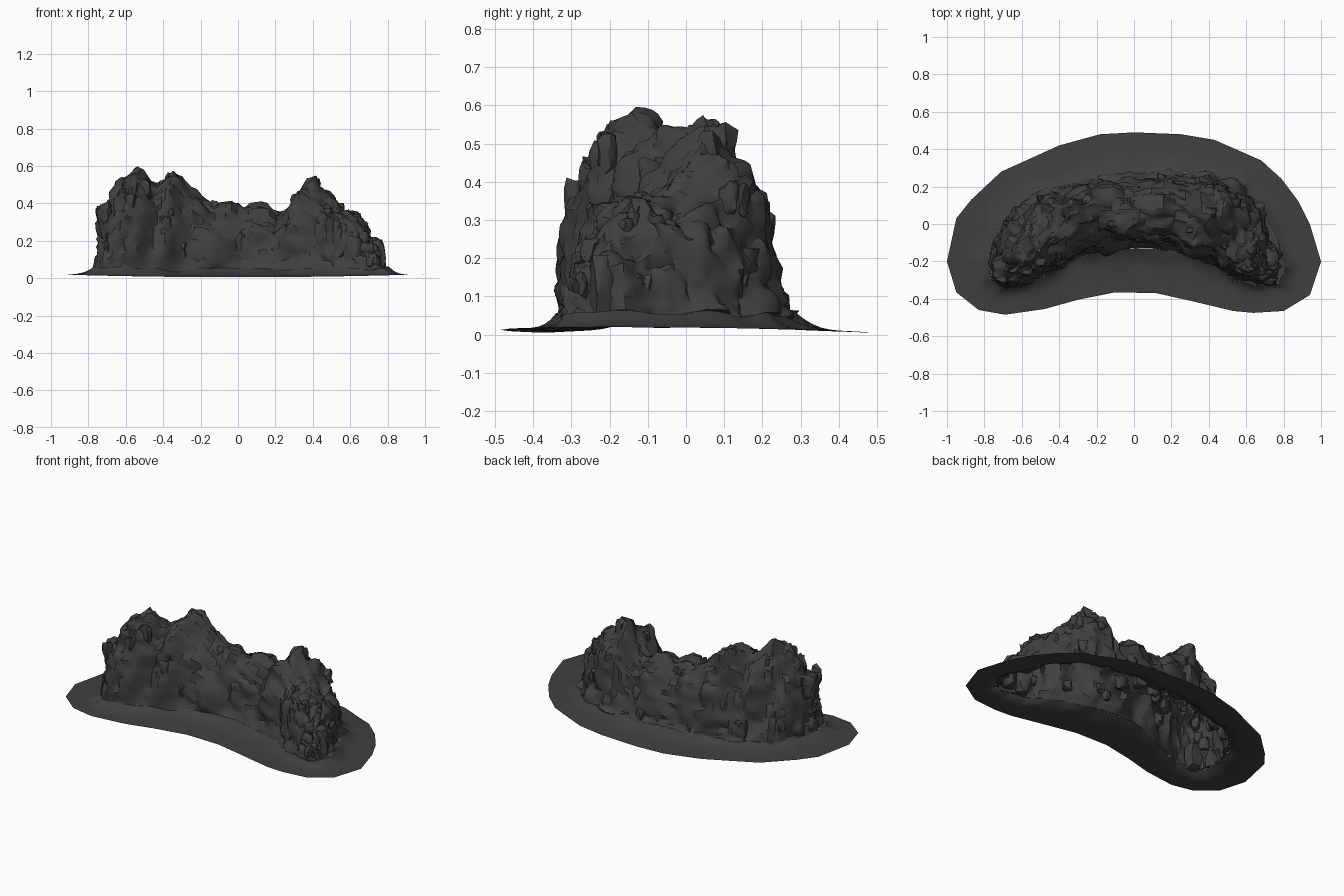
import bpy, bmesh, math, random
from mathutils import Vector, noise

if "Cube" in bpy.data.objects:
    bpy.data.objects.remove(bpy.data.objects["Cube"])

random.seed(4)
SUB = 7  # columns between outline stations

rock = bpy.data.materials.new("dark grey rock")
rock.diffuse_color = (0.05, 0.05, 0.05, 1)
rock.use_nodes = True
rock.node_tree.nodes["Principled BSDF"].inputs["Base Color"].default_value = rock.diffuse_color

# Matching stations, clockwise from the back: skirt edge, cliff foot, place on the ridge line
EDGE = [(0, .49), (.25, .48), (.43, .45), (.68, .34), (.79, .24), (.88, .12), (.94, 0),
        (1, -.2), (.94, -.38), (.8, -.465), (.64, -.475), (.53, -.465), (.3, -.41),
        (.12, -.37), (-.1, -.365), (-.3, -.405), (-.48, -.455), (-.69, -.485),
        (-.83, -.46), (-.95, -.365), (-1, -.2), (-.95, .03), (-.87, .13),
        (-.71, .28), (-.4, .42), (-.18, .48)]
FOOT = [(0, .27), (.22, .28), (.40, .27), (.57, .21), (.67, .11), (.72, 0), (.77, -.1),
        (.81, -.24), (.77, -.32), (.66, -.33), (.54, -.30), (.44, -.23), (.28, -.17),
        (.1, -.13), (-.1, -.13), (-.3, -.18), (-.46, -.27), (-.6, -.33),
        (-.70, -.34), (-.77, -.29), (-.78, -.18), (-.73, -.02), (-.64, .1),
        (-.5, .18), (-.3, .22), (-.13, .27)]
ALONG = [6, 7.1, 8, 9, 9.7, 10.2, 10.6, 11, 11, 10.7, 10, 9, 7.8, 6.6, 5.6, 4.3, 3.1,
         1.5, .4, 0, .3, 1, 1.7, 3, 4.3, 5.4]
# Ridge line seen from above, crest height along x, and the cliff profile
SPINE = [(-.65, -.24), (-.58, -.18), (-.5, -.14), (-.44, -.05), (-.34, .05), (-.2, .07),
         (0, .08), (.2, .08), (.42, .05), (.5, 0), (.58, -.1), (.66, -.23)]
CREST = [(-.66, .38), (-.6, .51), (-.52, .57), (-.48, .56), (-.44, .5), (-.38, .54),
         (-.34, .56), (-.3, .55), (-.25, .49), (-.2, .46), (-.1, .4), (.05, .39), (.22, .36),
         (.3, .41), (.36, .50), (.42, .52), (.48, .44), (.55, .38), (.62, .36), (.66, .27)]
CLIFF = [(0, .06), (.05, .18), (.14, .4), (.28, .64), (.45, .83), (.7, .96), (1, 1)]


def lerp_table(table, x):
    if x <= table[0][0]:
        return table[0][1]
    for (a, p), (b, q) in zip(table, table[1:]):
        if x <= b:
            return p + (q - p) * (x - a) / (b - a)
    return table[-1][1]


def subdivide(points):
    out = []
    for i, p in enumerate(points):
        a, b = Vector(p), Vector(points[(i + 1) % len(points)])
        out += [a.lerp(b, k / SUB) for k in range(SUB)]
    return out


def on_spine(s):
    i = min(int(s), len(SPINE) - 2)
    return Vector(SPINE[i]).lerp(Vector(SPINE[i + 1]), s - i)


def crag(p):
    """Big buttresses and gullies with smaller broken blocks."""
    s = Vector((p.x, p.y, p.z * 0.5))
    wob = noise.noise_vector(p * 9) * .03
    d = noise.voronoi((s + wob) * 6)[0]
    e = noise.voronoi((p + wob) * 13)[0]
    big = min(.45, d[1] - d[0]) - .2
    small = min(.3, e[1] - e[0]) - .15
    return .07 * big + .05 * small + .035 * noise.noise(s * 8) + .006 * noise.cell(p * 20)


def skirt_height(e, p, t):
    z = .016 * e.x ** 2 * (1 - t) + .005 + .012 * t + .035 * t ** 5
    return max(.002, z + .035 * t ** 4 * noise.noise(Vector((p.x * 7, p.y * 7, 0))))


def finish(bm, name):
    me = bpy.data.meshes.new(name)
    bm.to_mesh(me)
    bm.free()
    me.materials.append(rock)
    ob = bpy.data.objects.new(name, me)
    bpy.context.collection.objects.link(ob)
    bpy.ops.object.select_all(action='DESELECT')
    ob.select_set(True)
    bpy.context.view_layer.objects.active = ob
    bpy.ops.object.shade_smooth_by_angle(angle=math.radians(40))


def bridge(bm, rings):
    n = len(rings[0])
    for a, b in zip(rings, rings[1:]):
        for j in range(n):
            k = (j + 1) % n
            bm.faces.new((a[j], b[j], b[k], a[k]))


edge, foot = subdivide(EDGE), subdivide(FOOT)
spine = [on_spine(v.x) for v in subdivide([(s, 0) for s in ALONG])]

# Skirt: shallow open slope from the outline, curling up to the cliff
bm = bmesh.new()
rings = []
for i in range(9):
    ring = []
    for e, f in zip(edge, foot):
        p = e.lerp(f, i / 8)
        ring.append(bm.verts.new((p.x, p.y, skirt_height(e, p, i / 8))))
    rings.append(ring)
bridge(bm, rings)
finish(bm, "ground_skirt")

# Cliff ridge: steep walls rising from the skirt to the crest, broken up by crags
bm = bmesh.new()
rings = []
wall_spots = []
LEVELS = 32
for i in range(LEVELS + 1):
    w = (i / LEVELS) ** 2
    ring = []
    for e, f, s in zip(edge, foot, spine):
        out = (f - s).normalized()
        out = Vector((out.x, out.y, 0))
        p = f.lerp(s, w)
        low = skirt_height(e, f, 1)
        steep = w ** (1 + .22 * out.y)          # front walls are steeper
        z = max(low, lerp_table(CREST, s.x) * lerp_table(CLIFF, steep))
        base = Vector((p.x, p.y, z))
        d = crag(base) * min(1, w * 30)         # stay joined to the skirt
        v = base + out * d * min(1, (1 - w) * 3)
        v.z += d * min(1, w * 3)
        if i == 0:
            v.z = low
        ring.append(bm.verts.new(v))
        if 6 < i < 25:
            wall_spots.append((v.copy(), out))
    rings.append(ring)
bridge(bm, rings)
bmesh.ops.remove_doubles(bm, verts=bm.verts, dist=.002)
finish(bm, "cliff_ridge")


def chunk(bm, centre, size, turn):
    """One rough, upright, flat-sided block of rock."""
    geo = bmesh.ops.create_icosphere(bm, subdivisions=2, radius=1)
    for v in geo["verts"]:
        c = v.co
        k = 1 + .5 * noise.noise(c * 1.3 + centre * 30)
        q = Vector([max(-.7, min(.7, a)) for a in c]) * k
        x = q.x * math.cos(turn) - q.y * math.sin(turn)
        y = q.x * math.sin(turn) + q.y * math.cos(turn)
        v.co = centre + Vector((x * size.x, y * size.y, q.z * size.z))
        v.co.z = max(v.co.z, .02)


# Broken slabs sunk into the walls
bm = bmesh.new()
for v, out in random.sample(wall_spots, 50):
    r = random.uniform(.025, .045)
    size = Vector((r, r * .8, r * random.uniform(1, 1.8)))
    chunk(bm, v - out * r * .55, size, random.uniform(0, 3))
finish(bm, "wall_outcrops")

# Larger blocks at the foot and a few summit knobs
bm = bmesh.new()
for x, y, z, r, h in [(-.68, -.28, .1, .05, .13), (.74, -.22, .1, .05, .14),
                      (.62, -.25, .13, .06, .14), (.41, .06, .48, .04, .06),
                      (-.35, .06, .5, .05, .08), (.6, -.15, .29, .07, .1)]:
    chunk(bm, Vector((x, y, z)), Vector((r, r, h)), x * 7)
finish(bm, "large_boulders")
